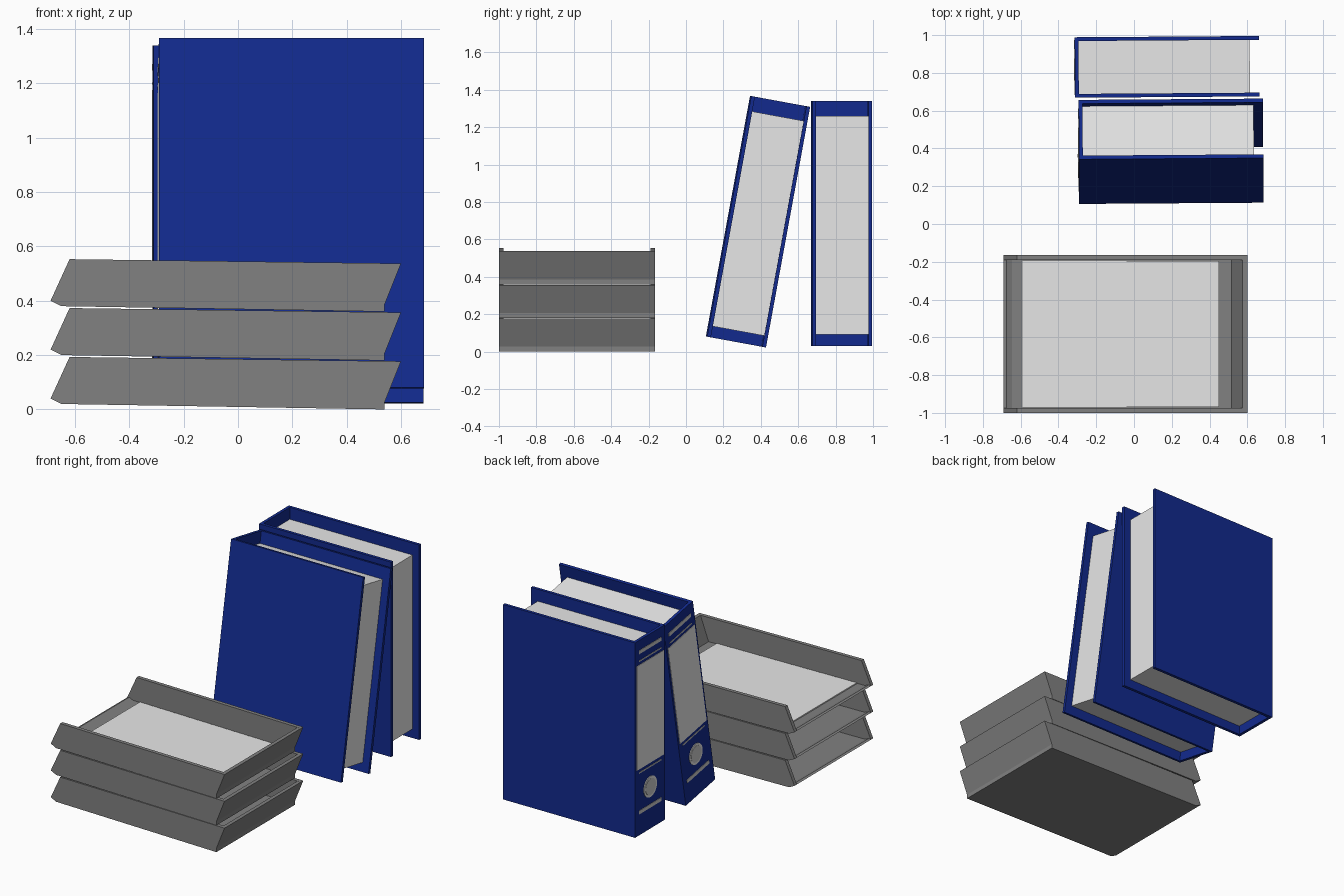
import bpy, bmesh
from math import radians
from mathutils import Matrix

cube = bpy.data.objects.get("Cube")
if cube:
    bpy.data.objects.remove(cube, do_unlink=True)


def material(name, r, g, b):
    mat = bpy.data.materials.new(name)
    mat.use_nodes = True
    mat.diffuse_color = (r, g, b, 1)
    mat.node_tree.nodes["Principled BSDF"].inputs["Base Color"].default_value = (r, g, b, 1)
    return mat


BLUE = material("binder blue", 0.006, 0.023, 0.27)
GREY = material("tray grey", 0.22, 0.22, 0.22)
PAPER = material("paper white", 0.8, 0.8, 0.8)
METAL = material("light metal", 0.6, 0.6, 0.6)


def finish(name, bm, mat, matrix=None):
    bmesh.ops.recalc_face_normals(bm, faces=bm.faces)
    mesh = bpy.data.meshes.new(name)
    bm.to_mesh(mesh)
    bm.free()
    mesh.materials.append(mat)
    obj = bpy.data.objects.new(name, mesh)
    bpy.context.collection.objects.link(obj)
    if matrix:
        obj.matrix_world = matrix
    return obj


def add_box(bm, x, y, z):
    size = Matrix.Diagonal((x[1] - x[0], y[1] - y[0], z[1] - z[0], 1))
    place = Matrix.Translation((sum(x) / 2, sum(y) / 2, sum(z) / 2))
    bmesh.ops.create_cube(bm, size=1, matrix=place @ size)


def box(name, x, y, z, mat, matrix=None):
    bm = bmesh.new()
    add_box(bm, x, y, z)
    return finish(name, bm, mat, matrix)


def add_prism(bm, profile, y0, y1):
    """Extrude an (x, z) profile from y0 to y1."""
    face = bm.faces.new([bm.verts.new((x, y0, z)) for x, z in profile])
    out = bmesh.ops.extrude_face_region(bm, geom=[face])
    verts = [v for v in out["geom"] if isinstance(v, bmesh.types.BMVert)]
    bmesh.ops.translate(bm, verts=verts, vec=(0, y1 - y0, 0))


# Letter trays: slanted side walls, floor with a raised lip, sloping end wall
SIDE = [(-0.65, 0.02), (-0.69, 0.04), (-0.62, 0.193), (0.6, 0.177), (0.54, 0.027), (0.54, 0)]
FLOOR = [(-0.65, 0.02), (-0.69, 0.04), (-0.675, 0.045), (-0.645, 0.032), (0.515, 0.016),
         (0.575, 0.177), (0.6, 0.177), (0.54, 0.027), (0.54, 0)]
Y0, Y1, WALL, PITCH = -1.0, -0.165, 0.025, 0.18


def tray(name, z):
    bm = bmesh.new()
    add_prism(bm, SIDE, Y0, Y0 + WALL)
    add_prism(bm, SIDE, Y1 - WALL, Y1)
    add_prism(bm, FLOOR, Y0 + WALL, Y1 - WALL)
    finish(name, bm, GREY, Matrix.Translation((0, 0, z)))


for level, name in enumerate(("lower_tray", "middle_tray", "upper_tray")):
    tray(name, level * PITCH)

# Sheets lying in the upper tray, following its slight slope
bm = bmesh.new()
add_prism(bm, [(-0.59, 0.025), (-0.59, 0.039), (0.45, 0.025), (0.45, 0.012)], -0.968, -0.197)
finish("tray_paper", bm, PAPER, Matrix.Translation((0, 0, 2 * PITCH)))

# Ring binders, built around their own centre with the spine at -x
LENGTH, WIDTH, HEIGHT, BOARD = 0.488, 0.16, 0.654, 0.02


def disc(name, x, z, radius, depth, mat, matrix):
    bm = bmesh.new()
    bmesh.ops.create_cone(bm, cap_ends=True, segments=32, radius1=radius, radius2=radius,
                          depth=depth,
                          matrix=Matrix.Translation((x, 0, z)) @ Matrix.Rotation(radians(90), 4, 'Y'))
    finish(name, bm, mat, matrix)


def binder(prefix, matrix):
    # Two cover boards and the spine
    bm = bmesh.new()
    full = (-HEIGHT, HEIGHT)
    add_box(bm, (-LENGTH, LENGTH), (-WIDTH, -WIDTH + BOARD), full)
    add_box(bm, (-LENGTH, LENGTH), (WIDTH - BOARD, WIDTH), full)
    add_box(bm, (-LENGTH, -LENGTH + BOARD), (-WIDTH + BOARD, WIDTH - BOARD), full)
    finish(prefix + "_cover", bm, BLUE, matrix)
    # Paper block
    inner = WIDTH - BOARD
    box(prefix + "_paper", (-LENGTH + BOARD, LENGTH - 0.05), (-inner, inner),
        (-HEIGHT + 0.06, HEIGHT - 0.08), PAPER, matrix)
    # Spine label with thin stripes above and below
    plate = (-LENGTH - 0.003, -LENGTH + 0.002)
    box(prefix + "_label", plate, (-0.145, 0.145), (-0.21, 0.49), PAPER, matrix)
    for part, z, half in (("top_stripe", 0.575, 0.012), ("label_top_line", 0.515, 0.004),
                          ("label_bottom_line", -0.235, 0.004), ("bottom_stripe", -0.5, 0.012)):
        box(prefix + "_" + part, plate, (-0.12, 0.12), (z - half, z + half), METAL, matrix)
    # Finger hole with metal rim
    disc(prefix + "_hole_rim", -LENGTH, -0.37, 0.07, 0.008, PAPER, matrix)
    disc(prefix + "_hole", -LENGTH, -0.37, 0.055, 0.011, METAL, matrix)


yaw = Matrix.Rotation(radians(0.4), 4, 'Z')
binder("upright_binder", Matrix.Translation((0.175, 0.832, 0.685)) @ yaw)
binder("leaning_binder", Matrix.Translation((0.196, 0.385, 0.695))
       @ Matrix.Rotation(radians(-10.4), 4, 'X') @ yaw)
